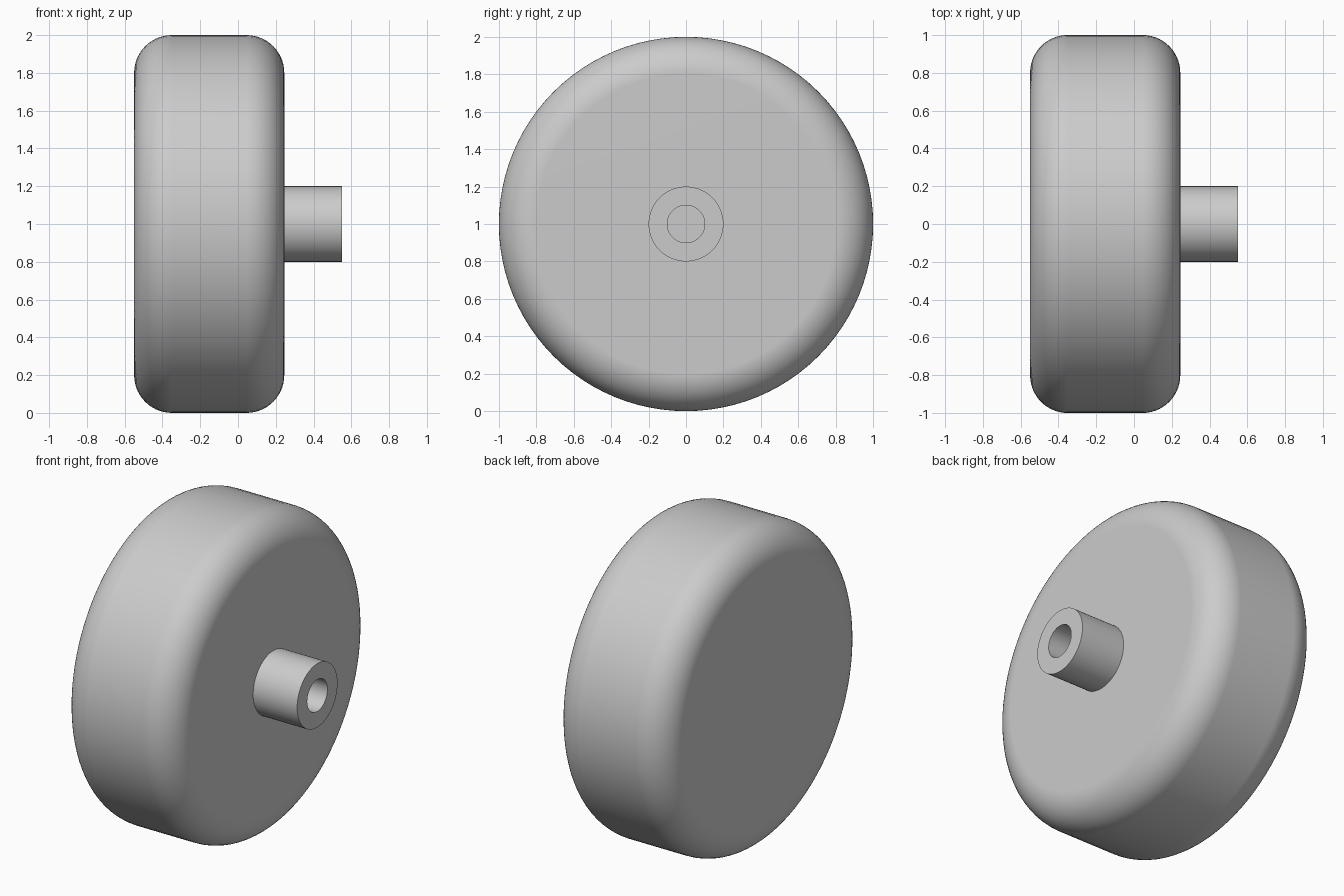
import bpy, bmesh, math
from mathutils import Vector

cube = bpy.data.objects.get("Cube")
if cube:
    bpy.data.objects.remove(cube, do_unlink=True)

GREY = (0.6, 0.6, 0.6, 1.0)
material = bpy.data.materials.new("light_grey")
material.use_nodes = True
material.diffuse_color = GREY
material.node_tree.nodes["Principled BSDF"].inputs["Base Color"].default_value = GREY

AXLE_Z = 1.0
LEFT_FACE, RIGHT_FACE = -0.55, 0.245
RADIUS, FILLET = 1.0, 0.2


def lathe(name, profile, steps):
    """Turn an (x, radius) profile around the horizontal axle."""
    bm = bmesh.new()
    verts = [bm.verts.new((x, 0, AXLE_Z + r)) for x, r in profile]
    edges = [bm.edges.new(pair) for pair in zip(verts, verts[1:])]
    bmesh.ops.spin(bm, geom=verts + edges, cent=(0, 0, AXLE_Z), axis=(1, 0, 0),
                   angle=math.tau, steps=steps, use_merge=False)
    bmesh.ops.remove_doubles(bm, verts=bm.verts, dist=0.0001)
    bmesh.ops.recalc_face_normals(bm, faces=bm.faces)
    mesh = bpy.data.meshes.new(name)
    bm.to_mesh(mesh)
    bm.free()
    mesh.materials.append(material)
    obj = bpy.data.objects.new(name, mesh)
    bpy.context.collection.objects.link(obj)
    bpy.ops.object.select_all(action="DESELECT")
    obj.select_set(True)
    bpy.context.view_layer.objects.active = obj
    bpy.ops.object.shade_smooth_by_angle(angle=math.radians(35))
    # Keep the broad side faces flat beside the rounded shoulders
    obj.modifiers.new("flat_sides", "WEIGHTED_NORMAL").keep_sharp = True
    return obj


def shoulder(x, start):
    """Quarter-round corner points, sweeping a right angle from start degrees."""
    angles = [math.radians(start - 90 * i / 14) for i in range(15)]
    return [(x + FILLET * math.cos(a), RADIUS - FILLET + FILLET * math.sin(a))
            for a in angles]


# Solid wheel with rounded shoulders
wheel_profile = ([(LEFT_FACE, 0)] + shoulder(LEFT_FACE + FILLET, 180)
                 + shoulder(RIGHT_FACE - FILLET, 90) + [(RIGHT_FACE, 0)])
lathe("wheel", wheel_profile, 96)

# Hollow axle stub, its bore ending at the wheel face
lathe("axle_stub", [(RIGHT_FACE - 0.01, 0.2), (0.55, 0.2),
                    (0.55, 0.1), (RIGHT_FACE - 0.01, 0.1),
                    (RIGHT_FACE - 0.01, 0.2)], 64)
